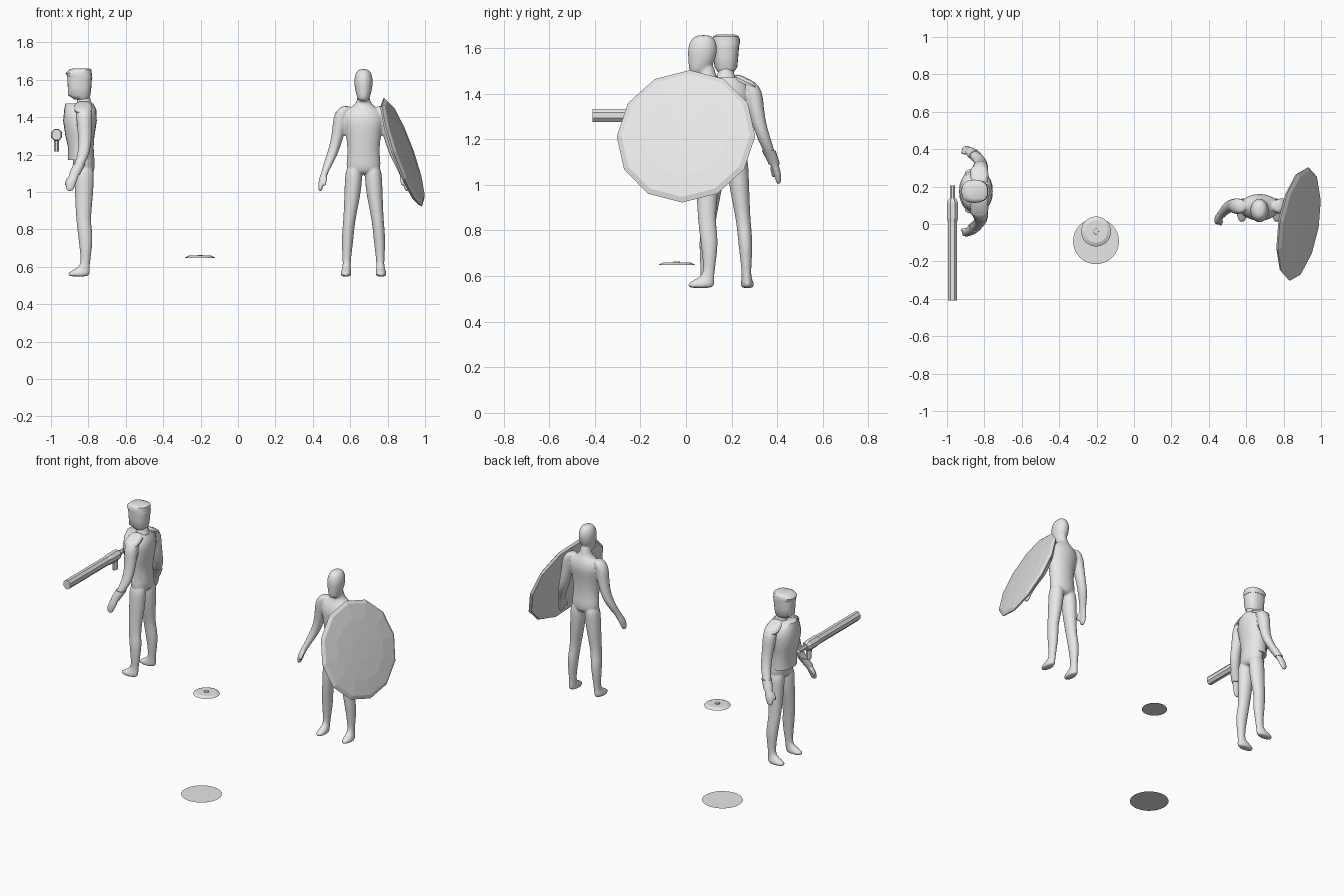
import bpy, bmesh, math
from mathutils import Vector, Matrix

old = bpy.data.objects.get("Cube")
if old:
    bpy.data.objects.remove(old, do_unlink=True)

grey = bpy.data.materials.new("light_grey")
grey.use_nodes = True
COLOUR = (0.8, 0.8, 0.8, 1)
grey.diffuse_color = COLOUR
grey.node_tree.nodes["Principled BSDF"].inputs["Base Color"].default_value = COLOUR


def loft(bm, rings, n=12, side=1, power=1.0, turn=0.0):
    """Closed skin over horizontal oval rings (x, y, z, rx, ry)."""
    def bend(v):
        return math.copysign(abs(v) ** power, v)
    loops = []
    for x, y, z, rx, ry in rings:
        angles = [2 * math.pi * (i + turn) / n for i in range(n)]
        loops.append([bm.verts.new((side * (x + rx * bend(math.cos(a))),
                                    y + ry * bend(math.sin(a)), z)) for a in angles])
    for a, b in zip(loops, loops[1:]):
        for i in range(n):
            j = (i + 1) % n
            bm.faces.new((a[i], a[j], b[j], b[i]))
    bm.faces.new(loops[0])
    bm.faces.new(loops[-1])


def finish(bm, name, matrix, smooth=None):
    bmesh.ops.recalc_face_normals(bm, faces=bm.faces)
    me = bpy.data.meshes.new(name)
    bm.to_mesh(me)
    bm.free()
    me.materials.append(grey)
    ob = bpy.data.objects.new(name, me)
    ob.matrix_world = matrix
    bpy.context.collection.objects.link(ob)
    if smooth:
        bpy.ops.object.select_all(action='DESELECT')
        ob.select_set(True)
        bpy.context.view_layer.objects.active = ob
        bpy.ops.object.shade_smooth_by_angle(angle=math.radians(smooth))
    return ob


def centred(*rings):
    return [(0,) + r for r in rings]


def lathe(*rings):
    return [(0, 0, z, r, r) for r, z in rings]


# Body sections, facing -y
TORSO = centred((.01, 1.09, .07, .045), (.01, 1.13, .1, .062), (.005, 1.19, .09, .06),
                (0, 1.25, .09, .062), (0, 1.33, .102, .07), (.005, 1.39, .118, .077),
                (.01, 1.435, .1, .062), (.013, 1.46, .055, .045), (.008, 1.485, .035, .038),
                (0, 1.54, .033, .036))
HEAD = centred((-.035, 1.483, .025, .03), (-.025, 1.51, .038, .05), (-.015, 1.55, .048, .063),
               (-.012, 1.6, .054, .069), (-.01, 1.64, .042, .055), (-.008, 1.658, .022, .03))
LEG = [(.05, .01, 1.15, .045, .055), (.053, .01, 1.06, .049, .054), (.062, .008, .96, .043, .049),
       (.077, .005, .84, .032, .039), (.085, .018, .76, .034, .042), (.089, .018, .66, .025, .029),
       (.09, .015, .605, .021, .025), (.092, -.003, .585, .025, .045),
       (.094, -.02, .568, .03, .061), (.094, -.022, .546, .03, .062)]
ARM = [(.09, .01, 1.46, .025, .03), (.107, .01, 1.44, .036, .042), (.122, .01, 1.4, .042, .045),
       (.13, .012, 1.34, .037, .041), (.15, .015, 1.25, .031, .035), (.176, 0, 1.18, .03, .033),
       (.205, -.035, 1.11, .02, .023), (.222, -.055, 1.065, .019, .03),
       (.229, -.065, 1.03, .014, .027), (.232, -.068, 1, .009, .018)]
THUMB = [(.205, -.06, 1.09, .012, .014), (.205, -.083, 1.06, .01, .011), (.207, -.09, 1.03, .008, .008)]


def body(name, matrix, with_head):
    bm = bmesh.new()
    loft(bm, TORSO)
    if with_head:
        loft(bm, HEAD)
    for s in (1, -1):
        for limb in (LEG, ARM, THUMB):
            loft(bm, limb, side=s)
    ob = finish(bm, name, matrix)
    ob.modifiers.new("round", 'SUBSURF').levels = 2
    ob.modifiers["round"].render_levels = 2
    blend = ob.modifiers.new("blend", 'REMESH')
    blend.mode = 'VOXEL'
    blend.voxel_size = .007
    blend.use_smooth_shade = True
    soft = ob.modifiers.new("soften", 'SMOOTH')
    soft.iterations = 3


def part(name, rings, matrix, n=24, smooth=50, both=False, power=1.0, turn=0.0):
    bm = bmesh.new()
    for s in ((1, -1) if both else (1,)):
        loft(bm, rings, n, s, power, turn)
    return finish(bm, name, matrix, smooth)


# Two figures, one facing forward and one facing sideways
guard = Matrix.Translation((.671, .085, 0))
shooter = Matrix.Translation((-.832, .175, 0)) @ Matrix.Rotation(-math.pi / 2, 4, 'Z')
body("guard_body", guard, True)
body("shooter_body", shooter, False)

# Shooter's head, cap, vest and cuffs
part("shooter_head", centred((-.005, 1.495, .035, .038), (-.017, 1.517, .05, .06),
                             (-.015, 1.56, .054, .063), (-.015, 1.61, .058, .066),
                             (-.014, 1.635, .058, .064)), shooter, power=.8)
part("shooter_cap", centred((-.013, 1.612, .06, .066), (-.02, 1.636, .062, .07),
                            (-.012, 1.652, .056, .062), (-.008, 1.659, .04, .045)),
     shooter, power=.8)
part("shooter_vest", centred((-.008, 1.17, .095, .069), (-.01, 1.24, .091, .067),
                             (-.013, 1.3, .1, .078), (-.013, 1.38, .113, .09),
                             (-.011, 1.44, .103, .086), (-.016, 1.472, .062, .075)),
     shooter, power=.9)
part("shooter_cuffs", [(.188, -.015, 1.15, .03, .033), (.207, -.037, 1.105, .026, .03),
                       (.212, -.043, 1.09, .024, .028)], shooter, n=16, both=True)

# Curved shoulder pads
for s, label in ((1, "left"), (-1, "right")):
    tilt = (Matrix.Translation((s * .087, .005, 1.452))
            @ Matrix.Rotation(s * math.radians(27), 4, 'Y'))
    part("shooter_pad_" + label, lathe((.052, -.012), (.054, 0), (.042, .012), (.02, .017)),
         shooter @ tilt @ Matrix.Diagonal((1.1, .9, 1, 1)), n=16, smooth=30, power=.65)

# Round faceted shield, leaning outward
facing = Vector((1, -.167, .36)).to_track_quat('Z', 'Y').to_matrix().to_4x4()
part("shield", lathe((.296, -.013), (.308, 0), (.286, .012), (.19, .021), (.07, .024)),
     Matrix.Translation((.882, 0, 1.213)) @ facing, n=12, smooth=None)

# Eight-sided long gun pointing forward, with stock rod and grip
gun = Matrix.Translation((-.97, 0, 1.305)) @ Matrix.Rotation(math.pi / 2, 4, 'X')
part("gun_barrel", [(0, 0, .41, .026, .031), (0, 0, -.01, .026, .031), (0, 0, -.03, .032, .034),
                    (0, 0, -.115, .032, .034), (0, 0, -.135, .02, .022)],
     gun, n=8, smooth=None, turn=.5)
part("gun_stock", lathe((.015, -.12), (.015, -.207)), gun, n=8, smooth=None, turn=.5)
part("gun_grip", [(0, 0, 0, .015, .024), (0, .004, -.09, .015, .024)],
     Matrix.Translation((-.97, .095, 1.305)), n=8, smooth=None, turn=.5)

# Floating button plate
part("button_plate", lathe((.08, .648), (.078, .651), (.06, .659), (.055, .659)),
     Matrix.Translation((-.203, -.04, 0)), n=32, smooth=20)
part("button_knob", lathe((.016, .655), (.014, .664)),
     Matrix.Translation((-.203, -.04, 0)), n=16, smooth=30)

# Flat ground disc
bm = bmesh.new()
bmesh.ops.create_circle(bm, cap_ends=True, segments=32, radius=.123)
finish(bm, "ground_disc", Matrix.Translation((-.203, -.092, 0)))
